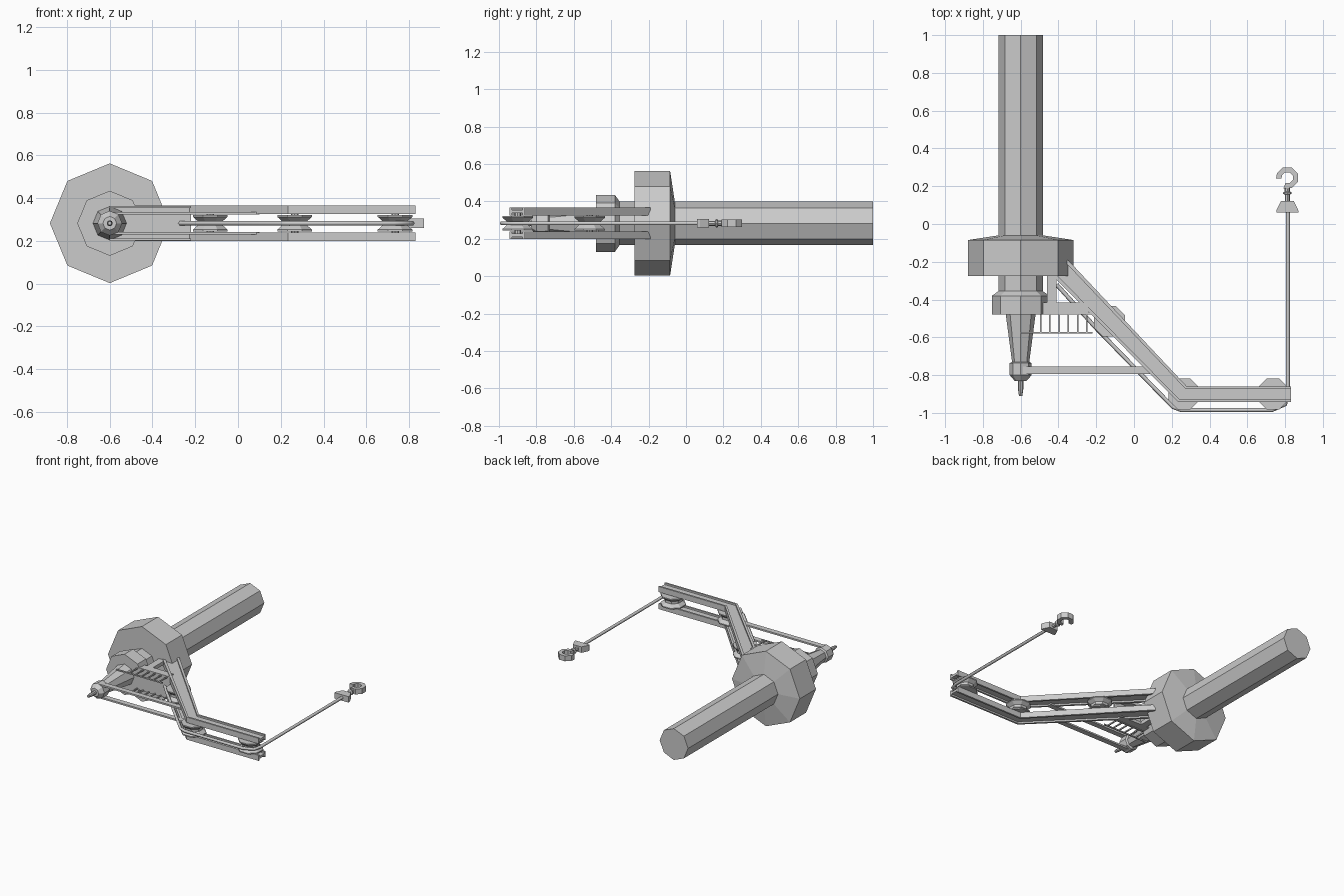
import bpy, bmesh, math
from mathutils import Vector, Matrix

if "Cube" in bpy.data.objects:
    bpy.data.objects.remove(bpy.data.objects["Cube"])

ZC = 0.283  # height of the crane's symmetry plane
PX = -0.6   # mast axis


def finish(name, bm):
    bmesh.ops.recalc_face_normals(bm, faces=bm.faces[:])
    me = bpy.data.meshes.new(name)
    bm.to_mesh(me)
    bm.free()
    ob = bpy.data.objects.new(name, me)
    bpy.context.collection.objects.link(ob)
    return ob


def lathe(name, profile, axis, origin, sides=8, turn=0.0):
    """Revolve (position, radius) pairs around the 'Y' or 'Z' axis."""
    bm = bmesh.new()
    rings = []
    for p, r in profile:
        ring = []
        for i in range(sides):
            a = turn + 2 * math.pi * i / sides
            c, s = r * math.cos(a), r * math.sin(a)
            v = Vector((c, p, s)) if axis == 'Y' else Vector((c, s, p))
            ring.append(bm.verts.new(v + Vector(origin)))
        rings.append(ring)
    for a, b in zip(rings, rings[1:]):
        for i in range(sides):
            j = (i + 1) % sides
            bm.faces.new((a[i], a[j], b[j], b[i]))
    bm.faces.new(rings[0])
    bm.faces.new(rings[-1])
    return finish(name, bm)


def add_box(bm, x, y, z):
    size = Matrix.Diagonal((x[1] - x[0], y[1] - y[0], z[1] - z[0], 1))
    mid = Vector((sum(x) / 2, sum(y) / 2, sum(z) / 2))
    bmesh.ops.create_cube(bm, size=1, matrix=Matrix.Translation(mid) @ size)


def add_strip(bm, left, right, z0, z1):
    """Solid band between two polylines in plan."""
    rows = [[bm.verts.new((p[0], p[1], z)) for p, z in
             ((a, z0), (b, z0), (b, z1), (a, z1))] for a, b in zip(left, right)]
    for p, q in zip(rows, rows[1:]):
        for i in range(4):
            j = (i + 1) % 4
            bm.faces.new((p[i], p[j], q[j], q[i]))
    bm.faces.new(rows[0])
    bm.faces.new(rows[-1])


def mirror_z(ob):
    """Mirror a part across the crane's symmetry plane."""
    bm = bmesh.new()
    bm.from_mesh(ob.data)
    geom = bm.verts[:] + bm.edges[:] + bm.faces[:]
    new = bmesh.ops.duplicate(bm, geom=geom)["geom"]
    for v in new:
        if isinstance(v, bmesh.types.BMVert):
            v.co.z = 2 * ZC - v.co.z
    bmesh.ops.recalc_face_normals(bm, faces=bm.faces[:])
    bm.to_mesh(ob.data)
    bm.free()


# Mast, base flange, collar and tapering tower
mast_o = (PX, 0, ZC)
lathe("mast", [(1.0, 0.117), (-0.42, 0.117)], 'Y', mast_o)
lathe("base_flange", [(-0.06, 0.117), (-0.085, 0.28), (-0.275, 0.28)], 'Y', mast_o)
lathe("collar", [(-0.355, 0.117), (-0.38, 0.152), (-0.48, 0.152)], 'Y', mast_o)
lathe("tower_cone", [(-0.47, 0.08), (-0.735, 0.045)], 'Y', mast_o)
lathe("tower_cap", [(-0.73, 0.045), (-0.737, 0.058), (-0.8, 0.058), (-0.83, 0.032)], 'Y', mast_o)
lathe("tip_pin", [(-0.82, 0.014), (-0.875, 0.014), (-0.91, 0.009)], 'Y', mast_o)

# Pair of bent I-beams forming the jib
inner = [Vector(p) for p in ((-0.35, -0.19), (0.28, -0.86), (0.83, -0.86))]
outer = [Vector(p) for p in ((-0.43, -0.275), (0.235, -0.943), (0.83, -0.943))]


def line(t):
    return [a.lerp(b, t) for a, b in zip(inner, outer)]


bm = bmesh.new()
add_strip(bm, line(0), line(0.16), 0.326, 0.367)
add_strip(bm, line(0.84), line(1), 0.326, 0.367)
add_strip(bm, line(0.16), line(0.84), 0.338, 0.355)
mirror_z(finish("jib_beams", bm))

# Tie bars from tower cap to jib
bm = bmesh.new()
add_box(bm, (-0.6, 0.1), (-0.795, -0.755), (0.324, 0.336))
mirror_z(finish("tie_bars", bm))

# Service deck with side joists and uprights
bm = bmesh.new()
add_box(bm, (-0.5, -0.22), (-0.48, -0.468), (0.2, 0.366))
finish("deck", bm)
bm = bmesh.new()
add_box(bm, (-0.5, -0.24), (-0.468, -0.415), (0.34, 0.362))
add_box(bm, (-0.46, -0.41), (-0.415, -0.26), (0.335, 0.362))
mirror_z(finish("deck_supports", bm))

# Deck railings
bm = bmesh.new()
add_box(bm, (-0.6, -0.22), (-0.58, -0.572), (0.354, 0.363))
for i in range(6):
    x = -0.494 + 0.049 * i
    add_box(bm, (x - 0.004, x + 0.004), (-0.575, -0.475), (0.354, 0.363))
mirror_z(finish("railings", bm))

# Grooved pulleys with axles
for i, (x, y) in enumerate(((-0.13, -0.515), (0.265, -0.9), (0.735, -0.9))):
    prof = [(-0.038, 0.088), (-0.03, 0.088), (-0.009, 0.062),
            (0.009, 0.062), (0.03, 0.088), (0.038, 0.088)]
    lathe(f"pulley_{i + 1}", prof, 'Z', (x, y, ZC), 8, math.pi / 8)
    lathe(f"axle_{i + 1}", [(-0.055, 0.018), (0.055, 0.018)], 'Z', (x, y, ZC), 8)

# Hoist cable
path = [(-0.41, -0.32), (-0.2, -0.552), (0.205, -0.968), (0.25, -0.985),
        (0.73, -0.985), (0.8, -0.955), (0.815, -0.9), (0.815, 0.08)]
cu = bpy.data.curves.new("cable", 'CURVE')
cu.dimensions = '3D'
cu.bevel_depth = 0.011
cu.bevel_resolution = 1
cu.use_fill_caps = True
sp = cu.splines.new('POLY')
sp.points.add(len(path) - 1)
for pt, (x, y) in zip(sp.points, path):
    pt.co = (x, y, ZC, 1)
bpy.context.collection.objects.link(bpy.data.objects.new("cable", cu))

# Hook block
HX = 0.812
bm = bmesh.new()
add_strip(bm, [(HX - w, y) for w, y in ((0.059, 0.06), (0.057, 0.075), (0.034, 0.122))],
          [(HX + w, y) for w, y in ((0.059, 0.06), (0.057, 0.075), (0.034, 0.122))],
          ZC - 0.022, ZC + 0.022)
finish("hook_block", bm)
lathe("hook_shank", [(0.115, 0.013), (0.155, 0.013), (0.16, 0.022), (0.168, 0.022),
                     (0.172, 0.014), (0.2, 0.014)], 'Y', (HX, 0, ZC))

# Open hook: faceted ring with a gap on its left side
bm = bmesh.new()
angles = [math.radians(a) for a in (-110, -67.5, -22.5, 22.5, 67.5, 112.5, 157.5, 185)]
c = Vector((HX, 0.245))
add_strip(bm, [c + 0.06 * Vector((math.cos(a), math.sin(a))) for a in angles],
          [c + 0.031 * Vector((math.cos(a), math.sin(a))) for a in angles],
          ZC - 0.02, ZC + 0.02)
finish("hook", bm)
